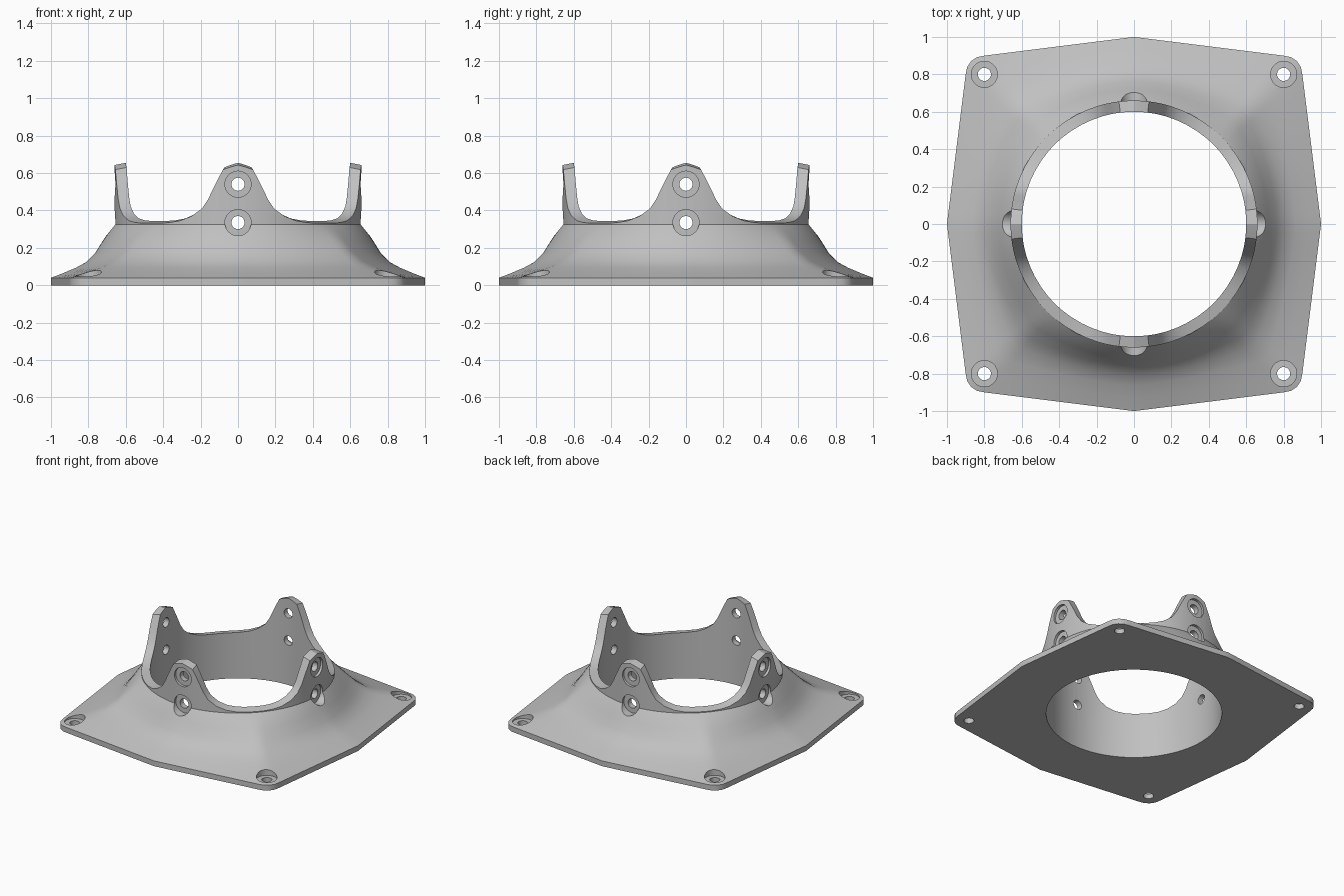
import bpy, bmesh, math
from mathutils import Matrix, Vector

cube = bpy.data.objects.get("Cube")
if cube:
    bpy.data.objects.remove(cube, do_unlink=True)

grey = bpy.data.materials.new("light grey")
grey.use_nodes = True
grey.diffuse_color = (0.53, 0.53, 0.53, 1)
grey.node_tree.nodes["Principled BSDF"].inputs["Base Color"].default_value = grey.diffuse_color

INNER, OUTER = 0.6, 0.66
HOLE, BORE = 0.035, 0.07
CORNER, CORNER_R = 0.8, 0.1

# Angles and rim heights over one eighth of the part, mirrored all round
RIM = [(0, .643), (3.5, .632), (7, .618), (9, .575), (11.5, .52), (14, .46), (17, .41),
       (22, .37), (28, .345), (34, .335), (39, .332), (41.6, .332), (43.2, .332), (45, .332)]
# Flare: share of the way out to the plate edge, height
FLARE = [(1, .04), (.8, .066), (.6, .095), (.44, .125), (.3, .175), (.18, .24), (.09, .285), (.03, .312), (0, .325)]


def plate_radius(deg):
    """Distance to the plate edge: bowed sides and corners rounded about the bolt holes."""
    a = math.radians(deg)
    if deg <= 41.65:
        return 1 / (math.cos(a) + 0.125 * math.sin(a))
    c, s = math.cos(a), math.sin(a)
    along = CORNER * (c + s)
    return along + math.sqrt(CORNER_R ** 2 - CORNER ** 2 * (c - s) ** 2)


def section(deg, rim):
    """Closed radial cross-section as (radius, height)."""
    edge = plate_radius(deg)
    pts = [(INNER, 0), (edge, 0)]
    pts += [(OUTER + t * (edge - OUTER), z) for t, z in FLARE]
    return pts + [(OUTER, rim), (INNER, rim + 0.012)]


def finish(name, bm):
    bmesh.ops.recalc_face_normals(bm, faces=bm.faces[:])
    mesh = bpy.data.meshes.new(name)
    bm.to_mesh(mesh)
    bm.free()
    obj = bpy.data.objects.new(name, mesh)
    bpy.context.collection.objects.link(obj)
    mesh.materials.append(grey)
    return obj


# Flared mounting collar with four tabs
eighth = RIM[:-1]
quarter = eighth + [(90 - a, z) for a, z in reversed(RIM[1:])]
bm = bmesh.new()
loops = []
for q in range(4):
    for deg, rim in quarter:
        a = math.radians(deg + 90 * q)
        pts = section(min(deg, 90 - deg), rim)
        loops.append([bm.verts.new((r * math.cos(a), r * math.sin(a), z)) for r, z in pts])
for i, loop in enumerate(loops):
    nxt = loops[(i + 1) % len(loops)]
    for j in range(len(loop)):
        k = (j + 1) % len(loop)
        bm.faces.new((loop[j], nxt[j], nxt[k], loop[k]))
collar = finish("mounting_collar", bm)


def stepped_cutter(bm, matrix, start, step, end, sides=32):
    """Counterbored hole along local z: narrow up to the step, wide beyond it."""
    rings = []
    for r, h in ((HOLE, start), (HOLE, step), (BORE, step), (BORE, end)):
        ring = []
        for i in range(sides):
            a = math.tau * i / sides
            ring.append(bm.verts.new(matrix @ Vector((r * math.cos(a), r * math.sin(a), h))))
        rings.append(ring)
    for low, high in zip(rings, rings[1:]):
        for i in range(sides):
            k = (i + 1) % sides
            bm.faces.new((low[i], low[k], high[k], high[i]))
    bm.faces.new(rings[0][::-1])
    bm.faces.new(rings[-1])


# Bolt holes in the plate corners and in the tabs
bm = bmesh.new()
for q in range(4):
    turn = Matrix.Rotation(q * math.pi / 2, 4, 'Z')
    stepped_cutter(bm, turn @ Matrix.Translation((CORNER, CORNER, 0)), -0.1, 0.036, 0.3)
    for z in (0.335, 0.54):
        radial = Matrix.Translation((0, 0, z)) @ Matrix.Rotation(math.pi / 2, 4, 'Y')
        stepped_cutter(bm, turn @ radial, 0.5, 0.64, 0.9)
cutter = finish("bolt_hole_cutter", bm)
cutter.hide_render = True

bpy.ops.object.select_all(action='DESELECT')
bpy.context.view_layer.objects.active = collar
collar.select_set(True)
cut = collar.modifiers.new("bolt holes", 'BOOLEAN')
cut.operation = 'DIFFERENCE'
cut.solver = 'EXACT'
cut.object = cutter
bpy.ops.object.modifier_apply(modifier=cut.name)
bpy.data.objects.remove(cutter, do_unlink=True)
bpy.ops.object.shade_smooth_by_angle(angle=math.radians(30))
